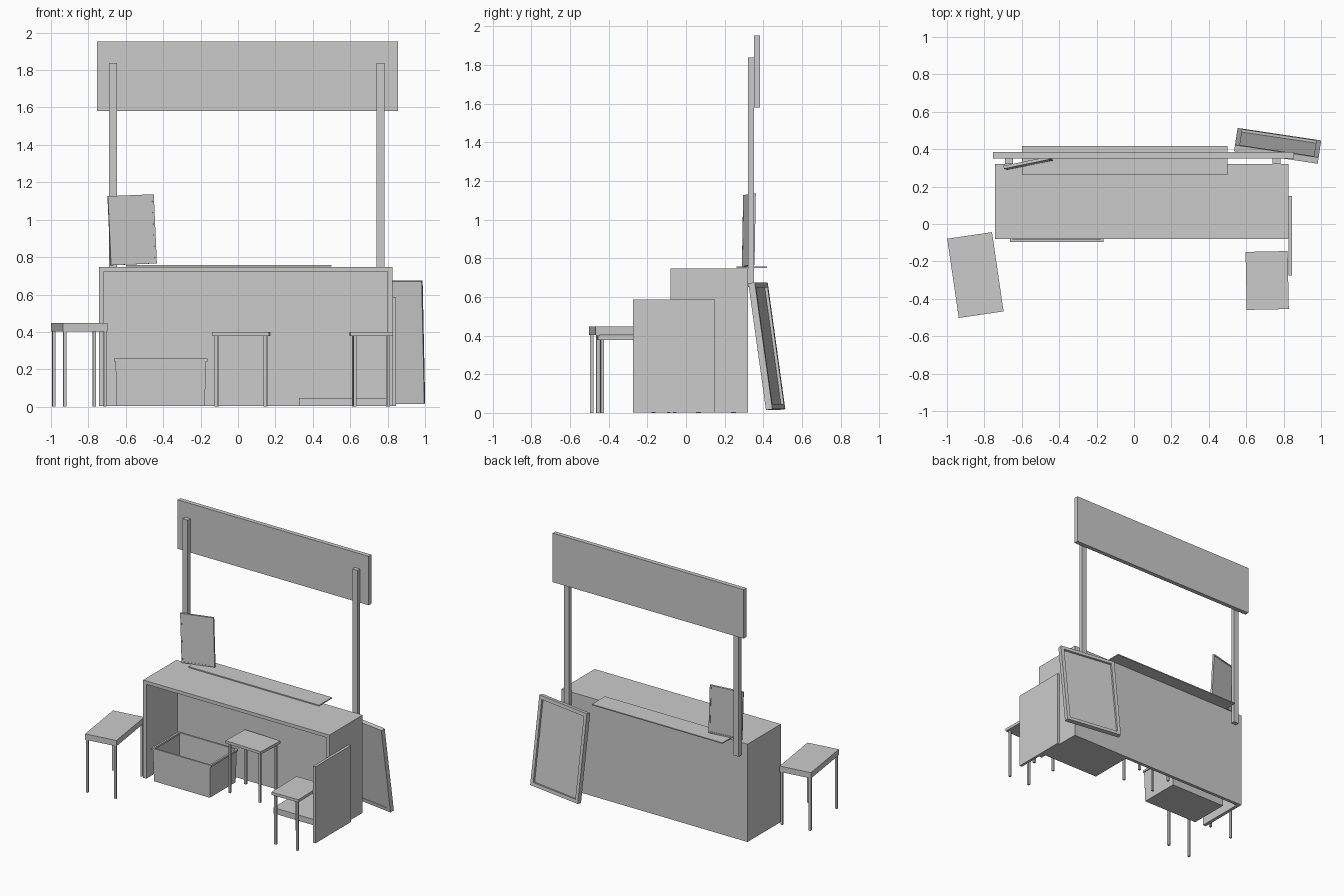
import bpy, bmesh
from math import radians
from mathutils import Matrix, Vector

if "Cube" in bpy.data.objects:
    bpy.data.objects.remove(bpy.data.objects["Cube"])


def box(name, x, y, z, place=Matrix()):
    """Box spanning the (min, max) pairs, moved by the matrix 'place'."""
    bm = bmesh.new()
    bmesh.ops.create_cube(bm, size=1)
    for v in bm.verts:
        v.co = Vector([(a + b) / 2 + c * (b - a) for c, (a, b) in zip(v.co, (x, y, z))])
    return finish(name, bm, place)


def finish(name, bm, place=Matrix()):
    me = bpy.data.meshes.new(name)
    bm.to_mesh(me)
    bm.free()
    ob = bpy.data.objects.new(name, me)
    ob.matrix_world = place
    bpy.context.collection.objects.link(ob)
    return ob


def stool(name, cx, cy, angle, w, d, z0, z1, inset):
    m = Matrix.Translation((cx, cy, 0)) @ Matrix.Rotation(radians(angle), 4, 'Z')
    box(name + "_seat", (-w / 2, w / 2), (-d / 2, d / 2), (z0, z1), m)
    for sx in (-1, 1):
        for sy in (-1, 1):
            px, py = sx * (w / 2 - inset), sy * (d / 2 - inset)
            box(name + "_leg", (px - .008, px + .008), (py - .008, py + .008), (0, z0), m)


def framed_board(name, m, w, h, t, bar, panel_y):
    """Thin upright panel with four edge bars, centred on the origin of m."""
    a, b, c = w / 2, h / 2, t / 2
    box(name + "_panel", (-a + bar, a - bar), panel_y, (-b + bar, b - bar), m)
    for s in (-1, 1):
        box(name + "_side_bar", sorted((s * a, s * (a - bar))), (-c, c), (-b, b), m)
        box(name + "_cross_bar", (-a + bar, a - bar), (-c, c), sorted((s * b, s * (b - bar))), m)


# Counter, open at the front
X0, X1, Y0, Y1, H = -.743, .826, -.08, .32, .748
box("counter_top", (X0, X1), (Y0, Y1), (H - .026, H))
box("counter_left_side", (X0, X0 + .026), (Y0, Y1), (.003, H - .026))
box("counter_right_side", (X1 - .026, X1), (Y0, Y1), (.003, H - .026))
box("counter_back", (X0 + .026, X1 - .026), (Y1 - .025, Y1), (.003, H - .026))
box("floor_slab", (.326, X1 - .026), (-.04, Y1 - .025), (.003, .047))
box("counter_strip", (-.6, .5), (.262, .418), (.75, .758))
box("side_panel", (X1, .846), (-.275, .15), (.003, .586))

# Sign on two posts
for x in ((-.69, -.648), (.741, .782)):
    box("sign_post", x, (.32, .351), (.65, 1.838))
box("sign_board", (-.755, .855), (.351, .384), (1.58, 1.953))

# Tapered open bin with a rim
bm = bmesh.new()
bmesh.ops.create_cube(bm, size=1)
for v in bm.verts:
    k = 1 if v.co.z > 0 else .97
    v.co = Vector((-.413 + v.co.x * .485 * k, .07 + v.co.y * .32 * k, .129 + v.co.z * .25))
top = max(bm.faces, key=lambda f: f.calc_center_median().z)
bmesh.ops.inset_region(bm, faces=[top], thickness=.01)
bmesh.ops.translate(bm, verts=top.verts, vec=(0, 0, -.235))
finish("bin", bm)
for s in (-1, 1):
    box("bin_rim_long", (-.663, -.163), sorted((.07 + s * .165, .07 + s * .152)), (.243, .257))
    box("bin_rim_short", sorted((-.413 + s * .25, -.413 + s * .235)), (-.082, .222), (.243, .257))

# Stools
stool("left_stool", -.848, -.273, 8.3, .242, .428, .403, .447, .012)
stool("middle_stool", .017, .155, -2, .305, .225, .378, .399, .022)
stool("right_stool", .712, -.302, 1.2, .225, .31, .378, .399, .022)

# Small framed board standing on the counter
m = (Matrix.Translation((-.566, .325, .946)) @ Matrix.Rotation(radians(11.5), 4, 'Z')
     @ Matrix.Rotation(radians(-2.3), 4, 'Y') @ Matrix.Rotation(radians(-1.5), 4, 'X'))
framed_board("small_board", m, .25, .37, .016, .01, (-.007, .004))

# Large framed board leaning on the back
m = (Matrix.Translation((.768, .418, .345)) @ Matrix.Rotation(radians(-8.5), 4, 'Z')
     @ Matrix.Rotation(radians(8), 4, 'X'))
framed_board("leaning_board", m, .452, .662, .034, .026, (-.014, .002))
